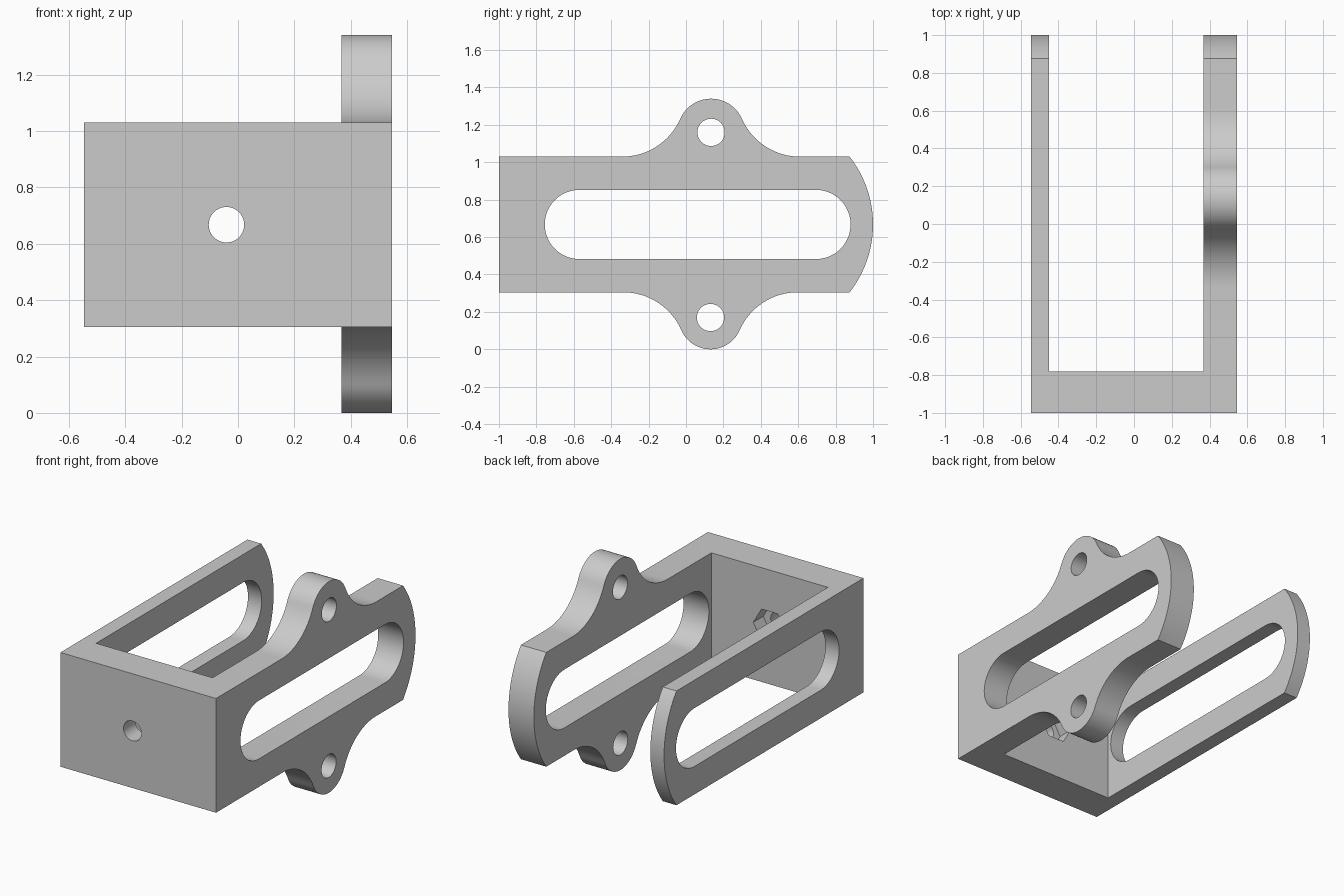
import bpy, bmesh
from math import sin, cos, pi, sqrt, atan2, asin

cube = bpy.data.objects.get("Cube")
if cube:
    bpy.data.objects.remove(cube, do_unlink=True)

LOW, HIGH = 0.305, 1.03        # bottom and top of the frame
MID = (LOW + HIGH) / 2
SIDE = 0.546                   # half width
INNER_L, INNER_R = -0.45, 0.368
WALL = -0.78                   # inner face of the front wall
CENTRE = (INNER_L + INNER_R) / 2


def arc(cu, cv, r, a0, a1, n):
    return [(cu + r * cos(a0 + (a1 - a0) * i / n),
             cv + r * sin(a0 + (a1 - a0) * i / n)) for i in range(n + 1)]


def prism(name, points, axis, lo, hi):
    """Extrude an outline along x or y."""
    bm = bmesh.new()
    place = (lambda u, v, d: (d, u, v)) if axis == "x" else (lambda u, v, d: (u, d, v))
    face = bm.faces.new([bm.verts.new(place(round(u, 5), round(v, 5), lo)) for u, v in points])
    moved = bmesh.ops.extrude_face_region(bm, geom=[face])["geom"]
    shift = place(0, 0, hi - lo)
    bmesh.ops.translate(bm, vec=shift, verts=[g for g in moved if isinstance(g, bmesh.types.BMVert)])
    bmesh.ops.recalc_face_normals(bm, faces=bm.faces)
    mesh = bpy.data.meshes.new(name)
    bm.to_mesh(mesh)
    bm.free()
    obj = bpy.data.objects.new(name, mesh)
    bpy.context.collection.objects.link(obj)
    return obj


def cut(target, cutter):
    cutter.hide_render = True
    mod = target.modifiers.new("cut", "BOOLEAN")
    mod.operation, mod.solver, mod.object = "DIFFERENCE", "EXACT", cutter
    bpy.context.view_layer.objects.active = target
    bpy.ops.object.modifier_apply(modifier=mod.name)
    bpy.data.objects.remove(cutter, do_unlink=True)


def rect(u0, u1, v0, v1):
    return [(u0, v0), (u1, v0), (u1, v1), (u0, v1)]


def ear(cy, cz, r, edge, s, fillet=0.34):
    """Rounded lug blended into a straight edge, listed with y rising."""
    h = abs(cz - edge)
    d = sqrt((fillet + r) ** 2 - (fillet - h) ** 2)
    a = atan2(fillet - h, d)
    pts = arc(-d, fillet, fillet, -pi / 2, -a, 16)
    pts += arc(0, h, r, pi - a, a, 28)[1:-1]
    pts += arc(d, fillet, fillet, pi + a, 1.5 * pi, 16)
    return [(cy + u, edge + s * v) for u, v in pts]


# Side outline: straight edges, lugs above and below, bowed rear end
half = (HIGH - LOW) / 2
bow = 0.125
radius = (half ** 2 + bow ** 2) / (2 * bow)
sweep = asin(half / radius)
outline = [(-1, LOW)] + ear(0.131, 0.17, 0.17, LOW, -1)
outline += arc(1 - radius, MID, radius, -sweep, sweep, 24)
outline += ear(0.134, 1.16, 0.18, HIGH, 1)[::-1] + [(-1, HIGH)]
bracket = prism("bracket", outline, "x", -SIDE, SIDE)

# Keep the lugs on the thick arm only
cut(bracket, prism("upper_trim", rect(-0.6, 0.8, HIGH, 2), "x", -1, 0))
cut(bracket, prism("lower_trim", rect(-0.6, 0.8, -1, LOW), "x", -1, 0))

# Open space between the arms
cut(bracket, prism("opening", rect(INNER_L, INNER_R, -1, 2), "y", WALL, 2))

# Long slot through both arms
slot = arc(-0.57, MID, 0.185, pi / 2, 1.5 * pi, 24) + arc(0.695, MID, 0.185, -pi / 2, pi / 2, 24)
cut(bracket, prism("slot", slot, "x", -1, 1))

# Lug holes
for cy, cz in ((0.131, 0.17), (0.134, 1.16)):
    cut(bracket, prism("lug_hole", arc(cy, cz, 0.073, 0, 2 * pi, 40)[:-1], "x", 0, 1))

# Bolt hole with a hexagonal nut pocket behind the front wall
cut(bracket, prism("bolt_hole", arc(CENTRE, MID, 0.063, 0, 2 * pi, 40)[:-1], "y", -2, 0))
cut(bracket, prism("nut_pocket", arc(CENTRE, MID, 0.115, 0, 2 * pi, 6)[:-1], "y", WALL - 0.1, 0))

# Grey material
grey = bpy.data.materials.new("plain grey")
grey.use_nodes = True
colour = (0.6, 0.6, 0.6, 1)
grey.diffuse_color = colour
grey.node_tree.nodes["Principled BSDF"].inputs["Base Color"].default_value = colour
bracket.data.materials.clear()
bracket.data.materials.append(grey)

bpy.ops.object.select_all(action="DESELECT")
bracket.select_set(True)
bpy.context.view_layer.objects.active = bracket
bpy.ops.object.shade_smooth_by_angle(angle=pi / 6)
